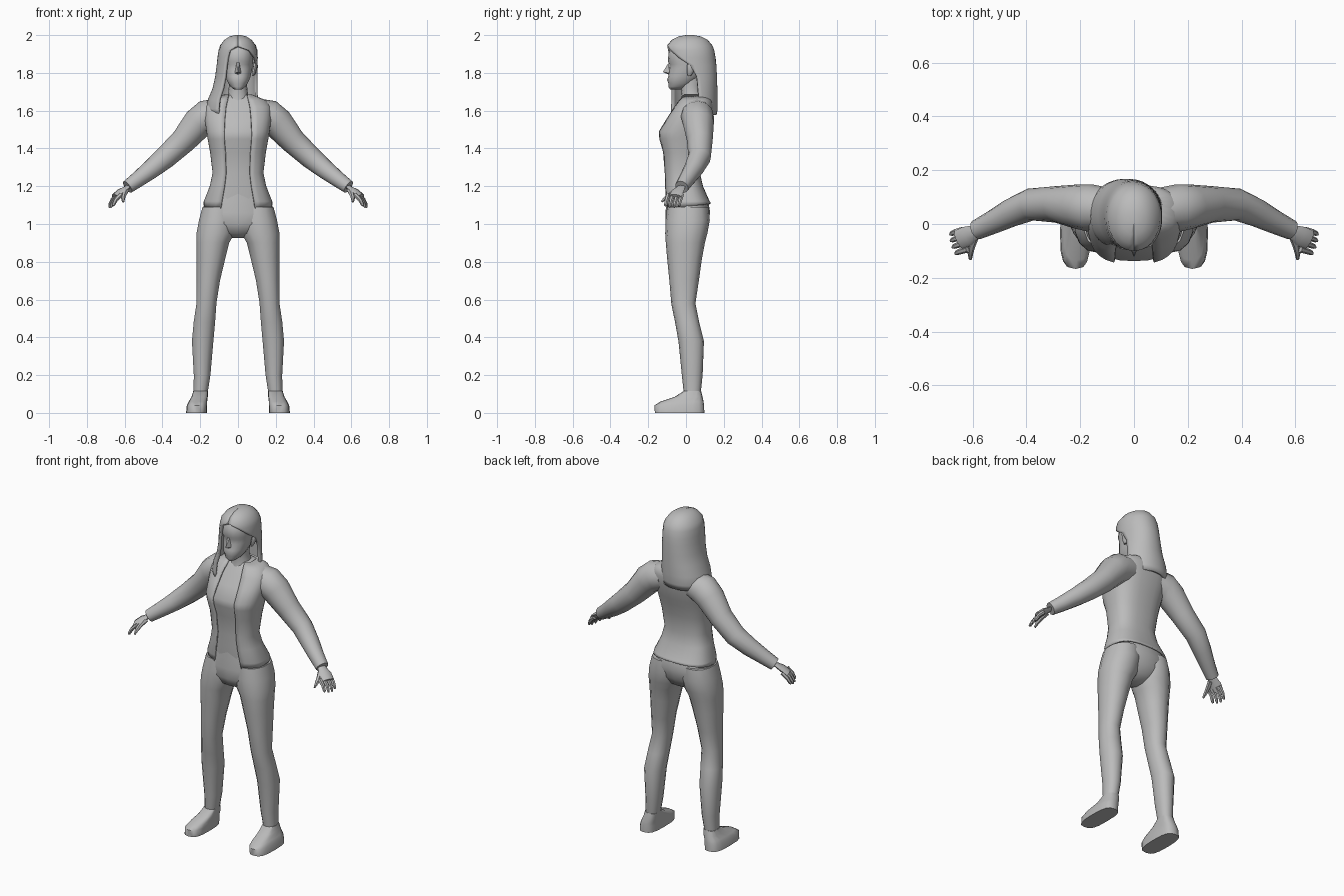
import bpy, math
from mathutils import Vector

grey = bpy.data.materials.new("plain grey")
grey.diffuse_color = (0.5, 0.5, 0.5, 1)


def make(name, verts, faces, mirror=False, thick=0, angle=50):
    me = bpy.data.meshes.new(name)
    me.from_pydata([tuple(v) for v in verts], [], faces)
    me.materials.append(grey)
    ob = bpy.data.objects.new(name, me)
    bpy.context.collection.objects.link(ob)
    bpy.ops.object.select_all(action='DESELECT')
    ob.select_set(True)
    bpy.context.view_layer.objects.active = ob
    bpy.ops.object.mode_set(mode='EDIT')
    bpy.ops.mesh.select_all(action='SELECT')
    bpy.ops.mesh.normals_make_consistent(inside=False)
    bpy.ops.object.mode_set(mode='OBJECT')
    bpy.ops.object.shade_smooth_by_angle(angle=math.radians(angle))
    if thick:
        m = ob.modifiers.new("thickness", 'SOLIDIFY')
        m.thickness, m.offset = thick, -1
    if mirror:
        ob.modifiers.new("mirror", 'MIRROR').use_clip = True
    return ob


def skin(rows, closed=True, caps=True):
    """Quads between rows of equal point count."""
    n = len(rows[0])
    verts = [p for r in rows for p in r]
    faces = [(i*n + j, i*n + (j+1) % n, (i+1)*n + (j+1) % n, (i+1)*n + j)
             for i in range(len(rows)-1) for j in range(n if closed else n-1)]
    if caps:
        faces += [tuple(range(n)), tuple(range(len(verts)-n, len(verts)))]
    return verts, faces


def sup(t, p):
    """Point of a unit superellipse, t = 0 faces the front."""
    s, c = math.sin(t), math.cos(t)
    return (math.copysign(abs(s)**(2/p), s), -math.copysign(abs(c)**(2/p), c))


def section(z, cx, rx, yf, yb, p, ts):
    cy, ry = (yf+yb)/2, (yb-yf)/2
    return [Vector((cx + rx*sup(t, p)[0], cy + ry*sup(t, p)[1], z)) for t in ts]


def ring(n):
    return [2*math.pi*i/n for i in range(n)]


def stack(name, rows, p=2.2, n=16, **kw):
    """Horizontal sections: z, centre x, half width, front y, back y."""
    return make(name, *skin([section(*r, p, ring(n)) for r in rows]), **kw)


def tube(name, pts, n=10, flat=(1, 1), **kw):
    """Round sections square to a path: x, y, z, radius."""
    c = [Vector(q[:3]) for q in pts]
    rows = []
    for i, q in enumerate(pts):
        d = (c[min(i+1, len(c)-1)] - c[max(i-1, 0)]).normalized()
        u = d.cross(Vector((0, 0, 1))).normalized()
        v = u.cross(d)
        rows.append([c[i] + q[3]*(flat[0]*u*math.cos(t) + flat[1]*v*math.sin(t)) for t in ring(n)])
    return make(name, *skin(rows), **kw)


# trousers
stack("trouser_hips", [(.925, 0, .04, -.03, .04), (.95, 0, .11, -.085, .085), (1.0, 0, .19, -.108, .115),
                       (1.06, 0, .193, -.108, .128), (1.12, 0, .175, -.105, .118), (1.2, 0, .14, -.1, .08)])
stack("trouser_leg", [(.105, .198, .038, -.012, .078), (.2, .19, .045, -.022, .088), (.38, .187, .058, -.04, .095),
                      (.48, .178, .058, -.058, .07), (.58, .167, .054, -.078, .05), (.7, .157, .063, -.088, .068),
                      (.82, .143, .078, -.1, .085), (.9, .133, .088, -.107, .1), (.95, .119, .103, -.11, .113),
                      (1.02, .107, .102, -.108, .126), (1.09, .1, .09, -.1, .12)], n=14, mirror=True)

# shoes
stack("shoe", [(0, .22, .055, -.165, .097), (.04, .217, .054, -.167, .096), (.06, .212, .049, -.135, .093),
               (.085, .203, .043, -.06, .088), (.115, .198, .039, -.013, .08)], p=3, mirror=True)

# torso sections: z, half width, front y, back y, jacket front edge x
torso = [(1.08, .182, -.107, .132, .09), (1.12, .182, -.112, .125, .086), (1.2, .15, -.117, .09, .072),
         (1.27, .135, -.118, .074, .064), (1.38, .148, -.127, .09, .068), (1.45, .161, -.148, .108, .074),
         (1.49, .168, -.15, .12, .074), (1.56, .178, -.105, .138, .07), (1.62, .178, -.065, .145, .064),
         (1.655, .15, -.04, .138, .057), (1.685, .075, -.02, .108, .05)]
P = 2.6
stack("shirt", [(z, 0, rx-.014, yf+.012, yb-.014) for z, rx, yf, yb, e in torso[1:]], p=P, n=24)

# open jacket with a hem that dips at the front corners
rows = []
for i, (z, rx, yf, yb, e) in enumerate(torso):
    t0 = math.asin((e/rx)**(P/2))
    ts = [t0 + (2*math.pi - 2*t0)*k/26 for k in range(27)]
    row = section(z, 0, rx, yf, yb, P, ts)
    if i == 0:
        for v, t in zip(row, ts):
            v.z += .03*math.sin(t/2)**2
    rows.append(row)
make("jacket", *skin(rows, closed=False, caps=False), thick=.01)

# sleeves
tube("sleeve", [(.10, .055, 1.585, .08), (.165, .06, 1.57, .088), (.21, .065, 1.535, .083), (.29, .073, 1.44, .068),
                (.385, .072, 1.352, .06), (.46, .04, 1.29, .052), (.53, .004, 1.236, .043), (.585, -.022, 1.196, .037)],
     n=12, mirror=True)

# hands
tube("palm", [(.57, -.018, 1.207, .022), (.592, -.03, 1.19, .027), (.62, -.045, 1.172, .038),
              (.65, -.06, 1.145, .038)], n=8, flat=(1, .42), mirror=True)
for i in range(4):
    dy = -.024*i
    s = 1 - .12*abs(i-1.4)
    bx, by = .655 - .006*i, -.022 + dy
    tube("finger", [(bx-.02, by, 1.157, .012), (bx+.012*s, by-.008, 1.128, .011),
                    (bx+.028*s, by-.014, 1.102, .009), (bx+.033*s, by-.017, 1.157-.075*s, .005)], n=6, mirror=True)
tube("thumb", [(.59, -.045, 1.18, .015), (.602, -.08, 1.157, .013), (.608, -.108, 1.137, .011),
               (.608, -.13, 1.117, .006)], n=6, mirror=True)

# neck and head
stack("neck", [(1.63, 0, .07, -.035, .1), (1.68, 0, .054, -.022, .085), (1.73, 0, .048, -.03, .075),
               (1.78, 0, .05, -.035, .085)], n=12)
stack("head", [(1.713, 0, .022, -.085, -.02), (1.727, 0, .04, -.094, .015), (1.745, 0, .052, -.093, .04),
               (1.762, 0, .06, -.1, .06), (1.78, 0, .067, -.094, .08), (1.82, 0, .076, -.09, .11),
               (1.845, 0, .079, -.087, .12), (1.862, 0, .081, -.096, .12), (1.91, 0, .081, -.092, .12),
               (1.95, 0, .068, -.07, .11), (1.975, 0, .04, -.035, .08)], n=18)
make("nose", [(-.007, -.092, 1.855), (.007, -.092, 1.855), (0, -.122, 1.805), (-.017, -.087, 1.798),
              (.017, -.087, 1.798), (0, -.09, 1.79)],
     [(0, 2, 1), (0, 3, 2), (1, 2, 4), (2, 3, 5), (2, 5, 4)])

# ears
stack("ear", [(1.783, .079, .006, .01, .025), (1.8, .084, .01, .005, .038), (1.84, .092, .011, .006, .052),
              (1.858, .09, .007, .015, .045)], n=8, mirror=True)

# hair: z, centre x, half width, front y, back y, left and right end (degrees from the back)
hair = [(2.0, 0, .015, .0, .04, 180, 180), (1.993, 0, .045, -.04, .08, 180, 180),
        (1.975, 0, .072, -.075, .115, 180, 180), (1.945, 0, .095, -.1, .14, 180, 180),
        (1.92, 0, .103, -.105, .15, 156, 145), (1.88, -.002, .107, -.106, .157, 150, 118),
        (1.84, -.004, .109, -.105, .161, 148, 92), (1.78, -.008, .113, -.1, .164, 148, 80),
        (1.72, -.014, .12, -.098, .166, 147, 78), (1.66, -.025, .134, -.098, .168, 147, 76),
        (1.61, -.03, .138, -.098, .168, 148, 72), (1.578, -.03, .134, -.094, .162, 150, 62)]
rows = []
for z, cx, rx, yf, yb, a, b in hair:
    ts = [math.pi + math.radians(a - (a+b)*k/28) for k in range(29)]
    rows.append(section(z, cx, rx, yf, yb, 2.1, ts))
v, f = skin(rows, closed=False, caps=False)
f.append(tuple(range(28)))
make("hair", v, f, thick=.014)
